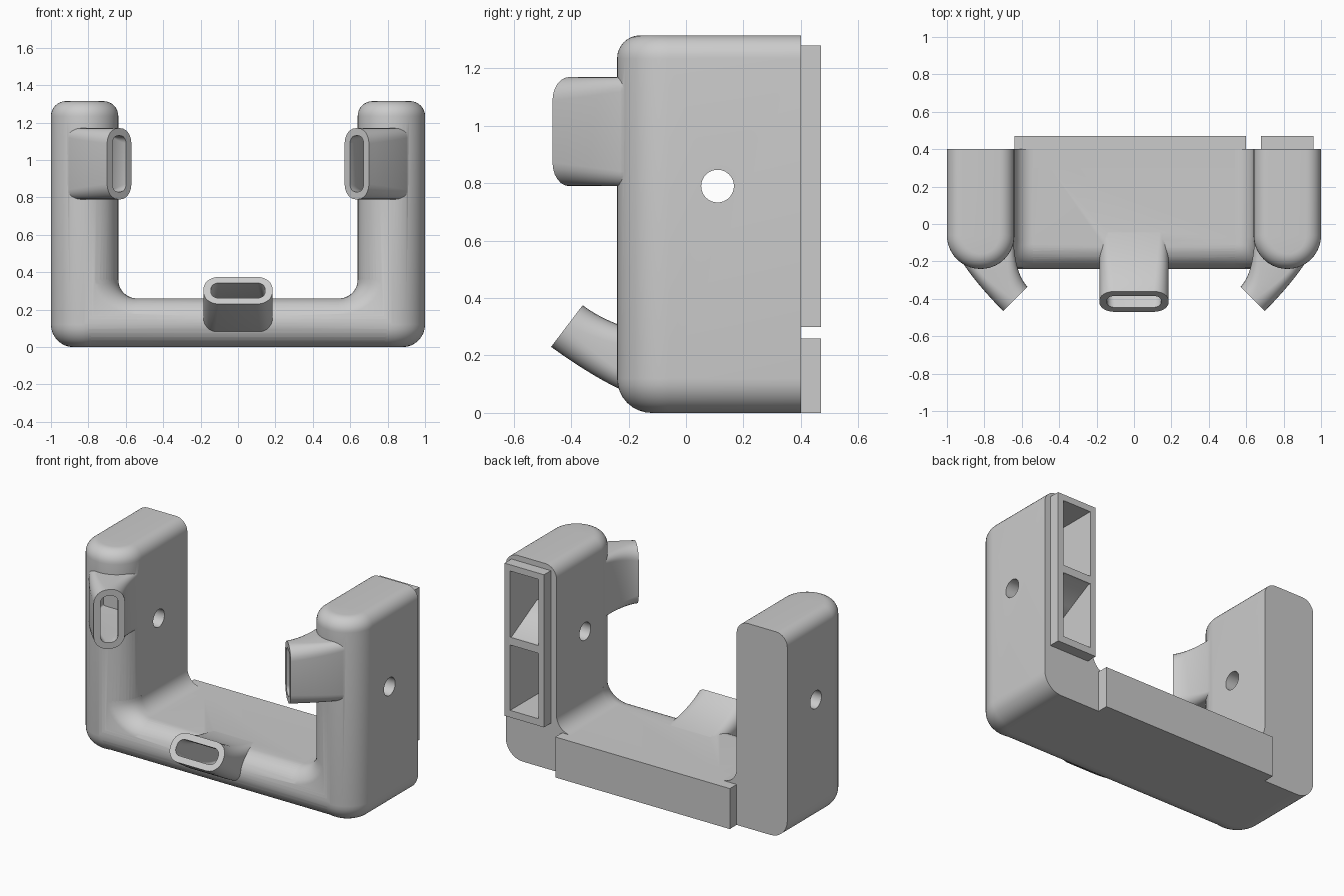
import bpy, bmesh, math
from mathutils import Vector

old = bpy.data.objects.get("Cube")
if old:
    bpy.data.objects.remove(old)

grey = bpy.data.materials.new("plain grey")
grey.use_nodes = True
grey.diffuse_color = (0.6, 0.6, 0.6, 1)
grey.node_tree.nodes["Principled BSDF"].inputs["Base Color"].default_value = (0.6, 0.6, 0.6, 1)


def finish(name, bm):
    bmesh.ops.recalc_face_normals(bm, faces=bm.faces)
    mesh = bpy.data.meshes.new(name)
    bm.to_mesh(mesh)
    bm.free()
    mesh.materials.append(grey)
    ob = bpy.data.objects.new(name, mesh)
    bpy.context.collection.objects.link(ob)
    return ob


def box_bm(x, y, z):
    bm = bmesh.new()
    bmesh.ops.create_cube(bm, size=1)
    for v in bm.verts:
        v.co = [lo + (hi - lo) * (c + 0.5) for c, (lo, hi) in zip(v.co, (x, y, z))]
    return bm


def bevel(bm, rule, width, segments):
    edges = [e for e in bm.edges if rule(*[v.co for v in e.verts])]
    bmesh.ops.bevel(bm, geom=edges, offset=width, segments=segments,
                    profile=0.5, affect='EDGES', clamp_overlap=False)


def loft(name, rings):
    """Skin a list of matching closed rings and cap both ends."""
    bm = bmesh.new()
    rows = [[bm.verts.new(p) for p in ring] for ring in rings]
    n = len(rows[0])
    for a, b in zip(rows, rows[1:]):
        for i in range(n):
            j = (i + 1) % n
            bm.faces.new((a[i], a[j], b[j], b[i]))
    bm.faces.new(rows[0])
    bm.faces.new(rows[-1])
    return finish(name, bm)


def boolean(target, tool, operation):
    mod = target.modifiers.new(operation.lower(), 'BOOLEAN')
    mod.operation, mod.solver, mod.object = operation, 'EXACT', tool
    bpy.context.view_layer.objects.active = target
    bpy.ops.object.modifier_apply(modifier=mod.name)
    bpy.data.objects.remove(tool)


FRONT, BACK, REAR = -0.24, 0.4, 0.47
INNER, BAR_TOP, TOP = 0.64, 0.26, 1.315
ARM_R, BAR_R = 0.179, 0.128


# Upright arm with a half-round front and softened ends
def arm(side):
    bm = box_bm(sorted((side * INNER, side)), (FRONT, BACK), (0, TOP))
    bevel(bm, lambda a, b: max(a.y, b.y) < 0 and abs(a.z - b.z) > 1, ARM_R, 14)
    for level, width in ((TOP, 0.08), (0, 0.12)):
        bevel(bm, lambda a, b: abs(a.z - level) < 1e-4 and abs(b.z - level) < 1e-4
              and min(a.y, b.y) < BACK - 0.01, width, 8)
    return finish("arm", bm)


# Curved web in the corner between arm and bar
def corner_web(side):
    def inset(y, r):
        t = max(0, FRONT + r - y)
        return r - math.sqrt(max(0, r * r - t * t))
    rad, rings = 0.1, []
    cx, cz = INNER - rad, BAR_TOP + rad
    for y in [FRONT + 0.008 + 0.011 * i for i in range(16)] + [BACK]:
        rx, rz = rad + inset(y, ARM_R), rad + inset(y, BAR_R)
        ring = [(cx + rx * math.sin(a), cz - rz * math.cos(a))
                for a in [math.pi / 2 * i / 10 for i in range(11)]]
        ring += [(0.82, cz), (0.82, 0.13), (cx, 0.13)]
        rings.append([(side * x, y, z) for x, z in ring])
    return loft("corner_web", rings)


def quad(points, t):
    a, b, c = [Vector(p) for p in points]
    return a * (1 - t) ** 2 + b * 2 * t * (1 - t) + c * t * t


# Flared nozzle between two guide curves; wall > 0 gives its inner duct
def nozzle(name, edge_a, edge_b, half, r0, place, wall=0.0):
    steps = 16
    pairs = []
    for i in range(steps + 1):
        t = i / steps
        a, b = quad(edge_a, t), quad(edge_b, t)
        d = (b - a).normalized() * wall
        pairs.append((a + d, b - d, r0 + (0.082 - r0) * t))
    if wall:
        a, b, r = pairs[-1]
        out = Vector((b - a).orthogonal()).normalized() * 0.03
        if out.dot(a - pairs[-2][0]) < 0:
            out = -out
        pairs.append((a + out, b + out, r))
    rings = []
    for a, b, r in pairs:
        mid, across = (a + b) / 2, (b - a).normalized()
        r = max(0.01, r - wall)
        hw, hh = (b - a).length / 2 - r, half - wall - r
        ring = []
        for k, (sx, sy) in enumerate(((1, 1), (-1, 1), (-1, -1), (1, -1))):
            for i in range(7):
                ang = math.pi / 2 * (k + i / 6)
                p = mid + across * (sx * hw + r * math.cos(ang))
                ring.append(place(p, sy * hh + r * math.sin(ang)))
        rings.append(ring)
    return loft(name, rings)


def arm_nozzle(side, wall=0.0):
    return nozzle("arm_nozzle", ((0.995, 0), (0.995, -0.165), (0.70, -0.465)),
                  ((0.645, 0), (0.65, -0.25), (0.57, -0.335)), 0.19, 0.012,
                  lambda p, w: (side * p.x, p.y, 0.98 + w), wall)


def bar_nozzle(wall=0.0):
    return nozzle("bar_nozzle", ((0.05, 0.005), (-0.16, 0.005), (-0.47, 0.23)),
                  ((0.05, 0.25), (-0.22, 0.27), (-0.36, 0.375)), 0.185, 0.04,
                  lambda p, w: (w, p.x, p.y), wall)


# Cross bar with rounded front edges
bm = box_bm((-0.82, 0.82), (FRONT, BACK), (0, BAR_TOP))
bevel(bm, lambda a, b: max(a.y, b.y) < 0 and abs(a.x - b.x) > 1, BAR_R, 12)
body = finish("duct_frame", bm)

for side in (-1, 1):
    for part in (arm, corner_web, arm_nozzle):
        boolean(body, part(side), 'UNION')
boolean(body, bar_nozzle(), 'UNION')

# Raised plates on the back
for x, z in (((-0.64, 0.6), (0, BAR_TOP)), ((0.68, 0.96), (0.3, 1.28))):
    boolean(body, finish("back_plate", box_bm(x, (0.3, REAR), z)), 'UNION')

# Ducts inside the nozzles
for side in (-1, 1):
    boolean(body, arm_nozzle(side, 0.04), 'DIFFERENCE')
boolean(body, bar_nozzle(0.04), 'DIFFERENCE')

# Two inlet pockets parted by a wedge that thickens around the screw hole
for sign, far in ((1, 1.24), (-1, 0.345)):
    near, deep = 0.79 + sign * 0.025, 0.79 + sign * 0.16
    outline = [(0.5, near), (0.45, near), (0.2, deep), (-0.06, deep), (-0.06, far), (0.5, far)]
    pocket = loft("pocket", [[(x, y, z) for y, z in outline] for x in (0.72, 0.92)])
    boolean(body, pocket, 'DIFFERENCE')

# Screw hole through both arms
circle = [(0.11 + 0.057 * math.cos(a), 0.79 + 0.057 * math.sin(a))
          for a in [math.tau * i / 32 for i in range(32)]]
hole = loft("hole", [[(x, y, z) for y, z in circle] for x in (-1.2, 1.2)])
boolean(body, hole, 'DIFFERENCE')

body.select_set(True)
bpy.context.view_layer.objects.active = body
bpy.ops.object.shade_smooth_by_angle(angle=math.radians(30))
